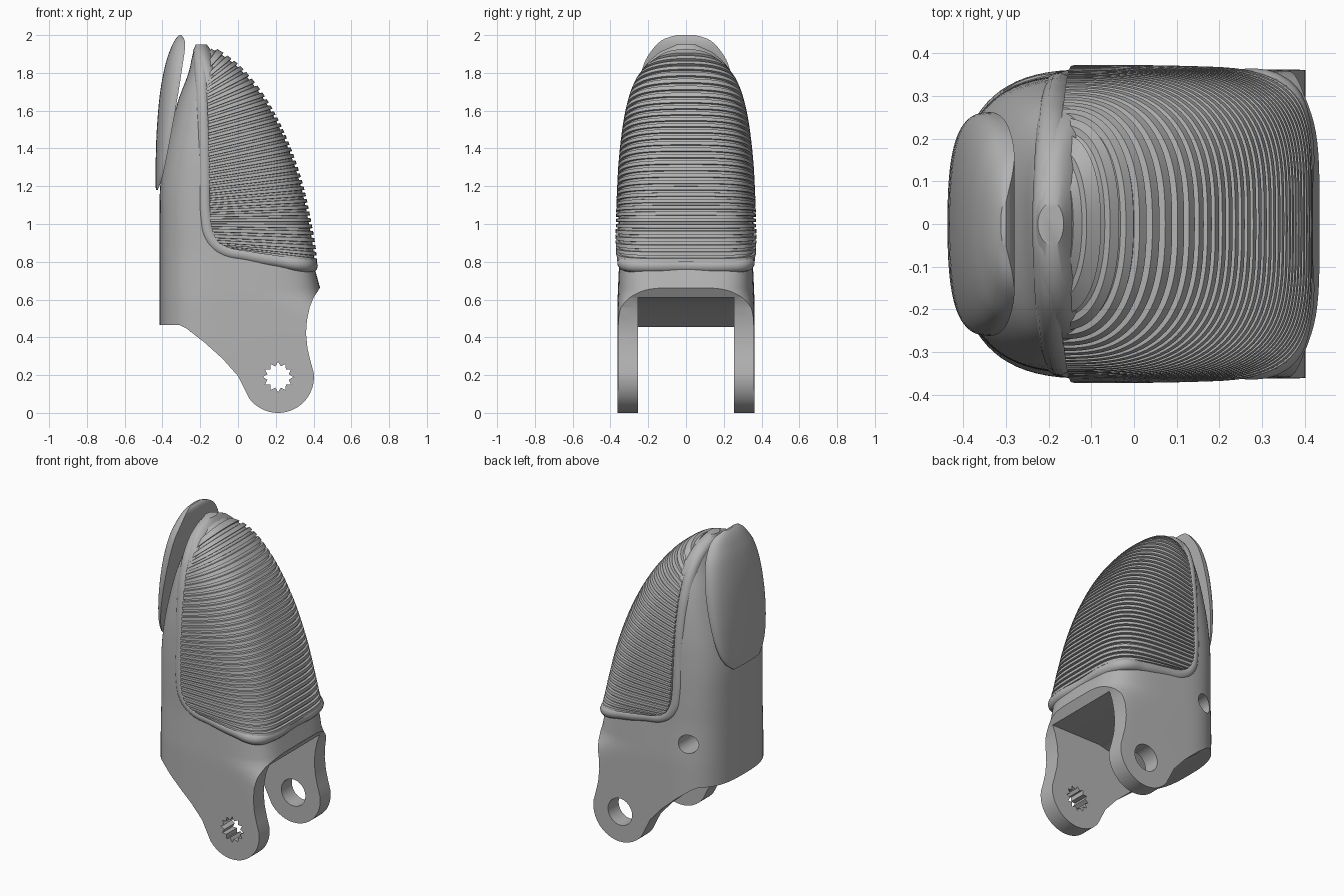
import bpy, bmesh, math
from math import sin, cos, pi, radians

if "Cube" in bpy.data.objects:
    bpy.data.objects.remove(bpy.data.objects["Cube"])

grey = bpy.data.materials.new("plain_grey")
grey.use_nodes = True
tone = (0.45, 0.45, 0.45, 1)
grey.diffuse_color = tone
for node in grey.node_tree.nodes:
    if node.type == 'BSDF_PRINCIPLED':
        node.inputs["Base Color"].default_value = tone


def lookup(rows, t):
    """Smooth interpolation of rows keyed by their first value."""
    last = len(rows) - 1
    i = 0
    while i < last - 1 and t > rows[i + 1][0]:
        i += 1

    def slope(k, c):
        a, b = rows[max(k - 1, 0)], rows[min(k + 1, last)]
        return (b[c] - a[c]) / (b[0] - a[0])
    a, b = rows[i], rows[i + 1]
    h = b[0] - a[0]
    u = (t - a[0]) / h
    out = []
    for c in range(1, len(a)):
        out.append(a[c] * (1 + 2 * u) * (1 - u) ** 2 + b[c] * u * u * (3 - 2 * u)
                   + h * slope(i, c) * u * (1 - u) ** 2 + h * slope(i + 1, c) * u * u * (u - 1))
    return out


def spow(v, n):
    """Signed power that turns a circle into a rounded box."""
    return math.copysign(abs(v) ** (2 / n), v) if abs(v) > 1e-9 else 0.0


def loft(name, rings):
    bm = bmesh.new()
    loops = [[bm.verts.new(p) for p in ring] for ring in rings]
    n = len(loops[0])
    for a, b in zip(loops, loops[1:]):
        for i in range(n):
            j = (i + 1) % n
            bm.faces.new((a[i], a[j], b[j], b[i]))
    bm.faces.new(loops[0][::-1])
    bm.faces.new(loops[-1])
    bmesh.ops.recalc_face_normals(bm, faces=bm.faces)
    mesh = bpy.data.meshes.new(name)
    bm.to_mesh(mesh)
    bm.free()
    mesh.materials.append(grey)
    obj = bpy.data.objects.new(name, mesh)
    bpy.context.collection.objects.link(obj)
    return obj


def prism(name, outline, y0, y1):
    return loft(name, [[(x, y, z) for x, z in outline] for y in (y0, y1)])


def activate(obj):
    bpy.ops.object.select_all(action='DESELECT')
    obj.select_set(True)
    bpy.context.view_layer.objects.active = obj


def carve(obj, cutter, operation='DIFFERENCE'):
    mod = obj.modifiers.new("carve", 'BOOLEAN')
    mod.operation = operation
    mod.solver = 'EXACT'
    mod.object = cutter
    activate(obj)
    bpy.ops.object.modifier_apply(modifier=mod.name)
    bpy.data.objects.remove(cutter)


def smooth(obj, angle=30):
    activate(obj)
    bpy.ops.object.shade_smooth_by_angle(angle=radians(angle))


def circle(cx, cz, r, n, start=0, sweep=2 * pi):
    return [(cx + r * cos(start + sweep * i / n), cz + r * sin(start + sweep * i / n))
            for i in range(n)]


# Body shell: height, back x, front x, half width, centre x, back and front squareness
body_rows = [
    (0.00, -.415, .50, .362, -.08, 2.9, 20),
    (0.50, -.415, .47, .362, -.08, 2.9, 10),
    (0.60, -.415, .445, .362, -.08, 2.9, 5.5),
    (0.66, -.415, .435, .360, -.08, 2.9, 4.5),
    (0.75, -.415, .41, .356, -.08, 2.9, 5),
    (0.85, -.415, .38, .352, -.08, 2.9, 4.5),
    (1.00, -.415, .30, .350, -.09, 2.9, 3.5),
    (1.20, -.412, .22, .345, -.11, 2.8, 3),
    (1.40, -.382, .13, .333, -.13, 2.7, 2.6),
    (1.65, -.318, .00, .295, -.15, 2.6, 2.4),
    (1.80, -.262, -.08, .238, -.165, 2.5, 2.2),
    (1.90, -.240, -.13, .155, -.185, 2.3, 2),
    (1.95, -.225, -.165, .05, -.19, 2, 2)]


def body_ring(z):
    back, front, half, cx, nb, nf = lookup(body_rows, z)
    ring = []
    for i in range(80):
        c, s = cos(2 * pi * i / 80), sin(2 * pi * i / 80)
        n, reach = (nf, front - cx) if c > 0 else (nb, cx - back)
        ring.append((cx + reach * spow(c, n), half * spow(s, n), z))
    return ring


levels = [0, .4, .5, .55, .6, .63, .66] + [.75 + 1.2 * i / 30 for i in range(31)]
body = loft("finger_body", [body_ring(z) for z in levels])

# Side outline with the two hinge ears
pivot = (.212, .19)
outline = [(-.6, .465), (-.31, .465), (-.27, .445), (-.18, .375), (-.08, .285), (0, .195)]
outline += circle(*pivot, .19, 32, radians(216), radians(156))
outline += [(.385, .27), (.368, .34), (.36, .42), (.365, .49), (.38, .56), (.40, .61),
            (.436, .665), (.6, .7), (.6, 2.2), (-.6, 2.2)]
carve(body, prism("outline_cutter", outline, -.6, .6), 'INTERSECT')

# Hinge slot between the ears
slot = [(.6, -.1), (.6, .61), (.05, .61), (-.06, .585), (-.16, .53), (-.27, .455),
        (-.6, .455), (-.6, -.1)]
carve(body, prism("slot_cutter", slot, -.255, .255))

# Toothed hole in one ear, round hole in the other, blind cord hole in the side
star = [(pivot[0] + r * cos(pi * i / 12), pivot[1] + r * sin(pi * i / 12))
        for i, r in enumerate([.08, .058] * 12)]
carve(body, prism("star_cutter", star, -.5, -.1))
carve(body, prism("pin_cutter", circle(*pivot, .085, 32), .1, .5))
carve(body, prism("cord_cutter", circle(-.25, .735, .058, 24), .18, .5))
smooth(body)

# Ribbed grip pad: position, side end x z, front x z, half width, squareness
pad_rows = [
    (0.00, -.02, .865, .405, .80, .356, 5),
    (0.06, -.10, .90, .398, .87, .358, 4.5),
    (0.14, -.14, .98, .382, .97, .358, 4.2),
    (0.35, -.15, 1.16, .33, 1.21, .352, 3.6),
    (0.55, -.155, 1.35, .25, 1.44, .340, 3.2),
    (0.75, -.16, 1.56, .14, 1.655, .312, 2.8),
    (0.88, -.165, 1.70, .02, 1.81, .272, 2.5),
    (0.96, -.17, 1.79, -.07, 1.885, .215, 2.3),
    (1.00, -.175, 1.86, -.145, 1.93, .13, 2)]


def pad_ring(v, raise_by):
    lx, lz, rx, rz, half, n = lookup(pad_rows, v)
    grow = 1 + raise_by / math.hypot(rx - lx, rz - lz)
    ring = []
    for i in range(49):
        a = pi * (i / 48 - .5)
        f = spow(cos(a), n) * grow
        ring.append((lx + (rx - lx) * f, (half + raise_by) * spow(sin(a), n), lz + (rz - lz) * f))
    return ring


ribs = 34
rings = []
for k in range(ribs):
    for part, lift in ((0, .014), (.55, .014), (.6, 0), (.95, 0)):
        rings.append(pad_ring((k + part) / ribs, lift))
smooth(loft("ribbed_pad", rings))

# Rounded rim that frames the pad, drawn on one side and mirrored
half_path = [(.376, 0, .78), (.376, .23, .78), (.34, .308, .785), (.22, .326, .805),
             (.05, .326, .835), (-.085, .325, .868), (-.145, .323, .93), (-.168, .32, 1.03),
             (-.174, .312, 1.25), (-.18, .292, 1.5), (-.187, .258, 1.67),
             (-.192, .197, 1.80), (-.197, .11, 1.878), (-.2, 0, 1.912)]
path = half_path + [(x, -y, z) for x, y, z in half_path[-2:0:-1]]
curve = bpy.data.curves.new("pad_rim", 'CURVE')
curve.dimensions = '3D'
curve.bevel_depth = .038
curve.bevel_resolution = 4
curve.resolution_u = 6
spline = curve.splines.new('BEZIER')
spline.bezier_points.add(len(path) - 1)
for point, co in zip(spline.bezier_points, path):
    point.co = co
    point.handle_left_type = point.handle_right_type = 'AUTO'
spline.use_cyclic_u = True
curve.materials.append(grey)
rim = bpy.data.objects.new("pad_rim", curve)
bpy.context.collection.objects.link(rim)
activate(rim)
bpy.ops.object.convert(target='MESH')
smooth(bpy.context.view_layer.objects.active, 60)

# Nail: height, outer x, inner x, half width
nail_rows = [
    (1.18, -.435, -.425, .13), (1.23, -.437, -.405, .19), (1.33, -.436, -.382, .235),
    (1.50, -.430, -.350, .26), (1.70, -.412, -.315, .255), (1.85, -.383, -.292, .222),
    (1.94, -.352, -.280, .165), (1.98, -.330, -.285, .115), (2.00, -.312, -.30, .05)]


def nail_ring(z):
    outer, inner, half = lookup(nail_rows, z)
    ring = []
    for i in range(33):
        a = pi * (i / 32 - .5)
        ring.append((inner + (outer - inner) * spow(cos(a), 2.6), half * spow(sin(a), 2.3), z))
    return ring


smooth(loft("nail", [nail_ring(1.18 + .82 * sin(pi / 2 * i / 30)) for i in range(31)]), 40)
